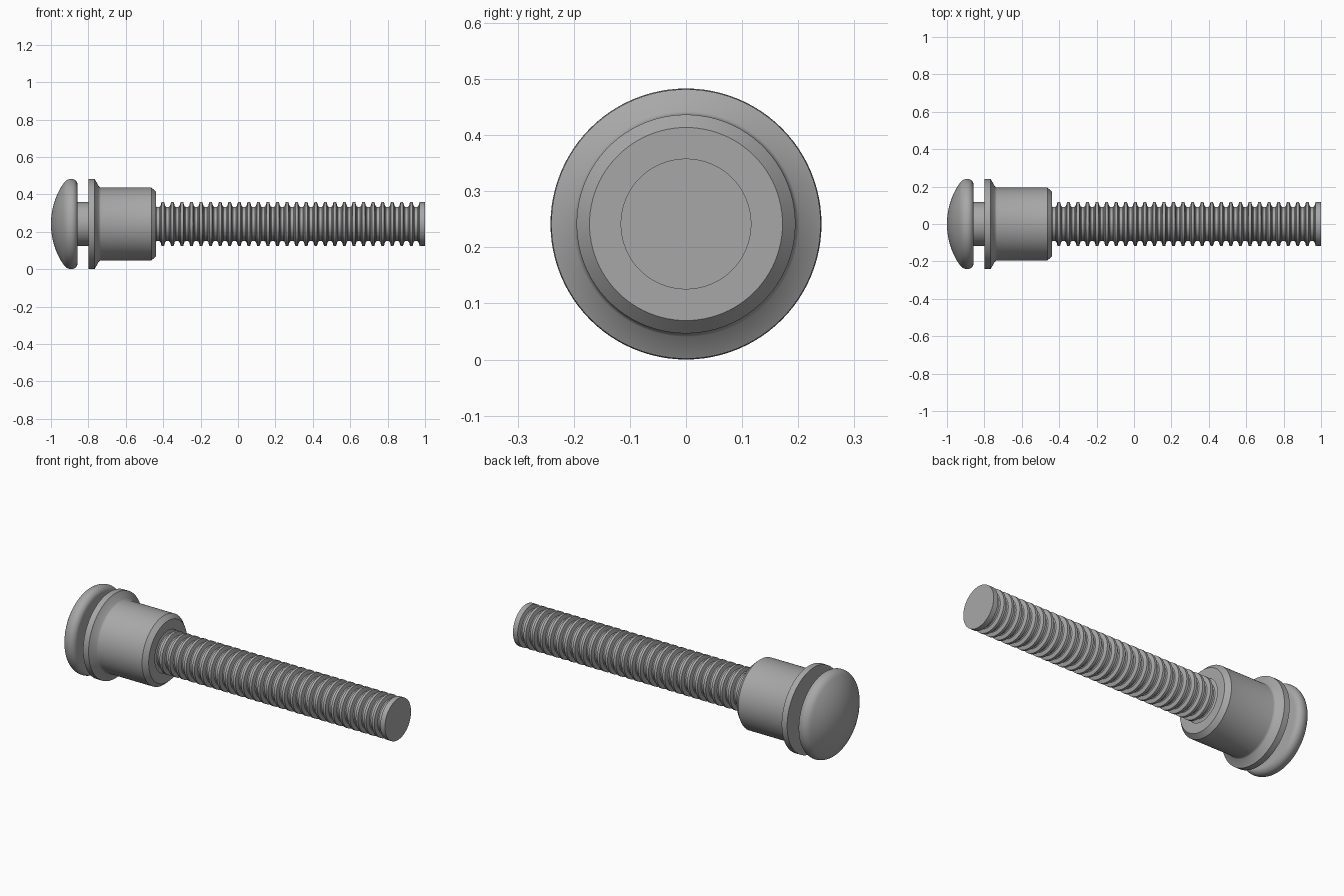
import bpy, bmesh, math
from mathutils import Matrix, Vector

if "Cube" in bpy.data.objects:
    bpy.data.objects.remove(bpy.data.objects["Cube"])

AXIS_Z = 0.2415   # height of the bolt axis
SEGMENTS = 96

steel = bpy.data.materials.new("dark_steel")
steel.diffuse_color = (0.39, 0.39, 0.39, 1)
steel.use_nodes = True
steel.node_tree.nodes["Principled BSDF"].inputs["Base Color"].default_value = steel.diffuse_color


def lathe(name, profile, closed=False):
    """Spin (x, radius) points about the horizontal bolt axis."""
    bm = bmesh.new()
    verts = [bm.verts.new((x, 0, r)) for x, r in profile]
    edges = [bm.edges.new(p) for p in zip(verts, verts[1:])]
    if closed:
        edges.append(bm.edges.new((verts[-1], verts[0])))
    bmesh.ops.spin(bm, geom=verts + edges, cent=(0, 0, 0), axis=(1, 0, 0),
                   angle=math.tau, steps=SEGMENTS, use_duplicate=False)
    bmesh.ops.remove_doubles(bm, verts=bm.verts, dist=1e-5)
    bmesh.ops.recalc_face_normals(bm, faces=bm.faces)
    bm.transform(Matrix.Translation(Vector((0, 0, AXIS_Z))))
    mesh = bpy.data.meshes.new(name)
    bm.to_mesh(mesh)
    bm.free()
    mesh.materials.append(steel)
    obj = bpy.data.objects.new(name, mesh)
    bpy.context.collection.objects.link(obj)
    bpy.ops.object.select_all(action='DESELECT')
    obj.select_set(True)
    bpy.context.view_layer.objects.active = obj
    bpy.ops.object.shade_smooth_by_angle(angle=math.radians(30))
    return obj


def arc(cx, cr, radius, start, end, steps):
    """Points on a circle in the (x, radius) plane, angles in degrees."""
    angles = [math.radians(start + (end - start) * i / steps) for i in range(steps + 1)]
    return [(cx + radius * math.cos(a), cr + radius * math.sin(a)) for a in angles]


# Pin head: dome running tangent into a rounded rim
head_r, rim_x = 0.2415, -0.89
front_r, back_r = 0.05, 0.032
a, c = rim_x + 1, head_r - front_r
dome_r = (a * a + c * c - front_r ** 2) / (2 * (a - front_r))
dome_x = dome_r - 1
meet = math.degrees(math.atan2(c, rim_x - dome_x))
pin = arc(dome_x, 0, dome_r, 180, meet, 16)
pin[0] = (-1, 0)
pin += arc(rim_x, c, front_r, meet, 90, 8)[1:]
pin += arc(rim_x, head_r - back_r, back_r, 90, 0, 8)[1:]

# Plain shank, then ring grooves from the collar face to the tip
crest, root = 0.1165, 0.092
first, pitch, count = -0.453, 0.0511, 28
pin += [(-0.858, crest)]
for i in range(count):
    x = first + i * pitch
    pin += [(x + 0.007, crest), (x + 0.013, root + 0.004), (x + 0.018, root),
            (x + 0.033, root), (x + 0.038, root + 0.004), (x + 0.044, crest)]
pin += [(1, crest), (1, 0)]
lathe("grooved_pin", pin)

# Collar: flange, conical shoulder with a small fillet, barrel and end chamfer
collar = [(-0.80, 0.1165), (-0.80, 0.240), (-0.766, 0.240), (-0.744, 0.201),
          (-0.739, 0.197), (-0.732, 0.195), (-0.463, 0.195), (-0.438, 0.172),
          (-0.438, 0.1165)]
lathe("collar", collar, closed=True)
